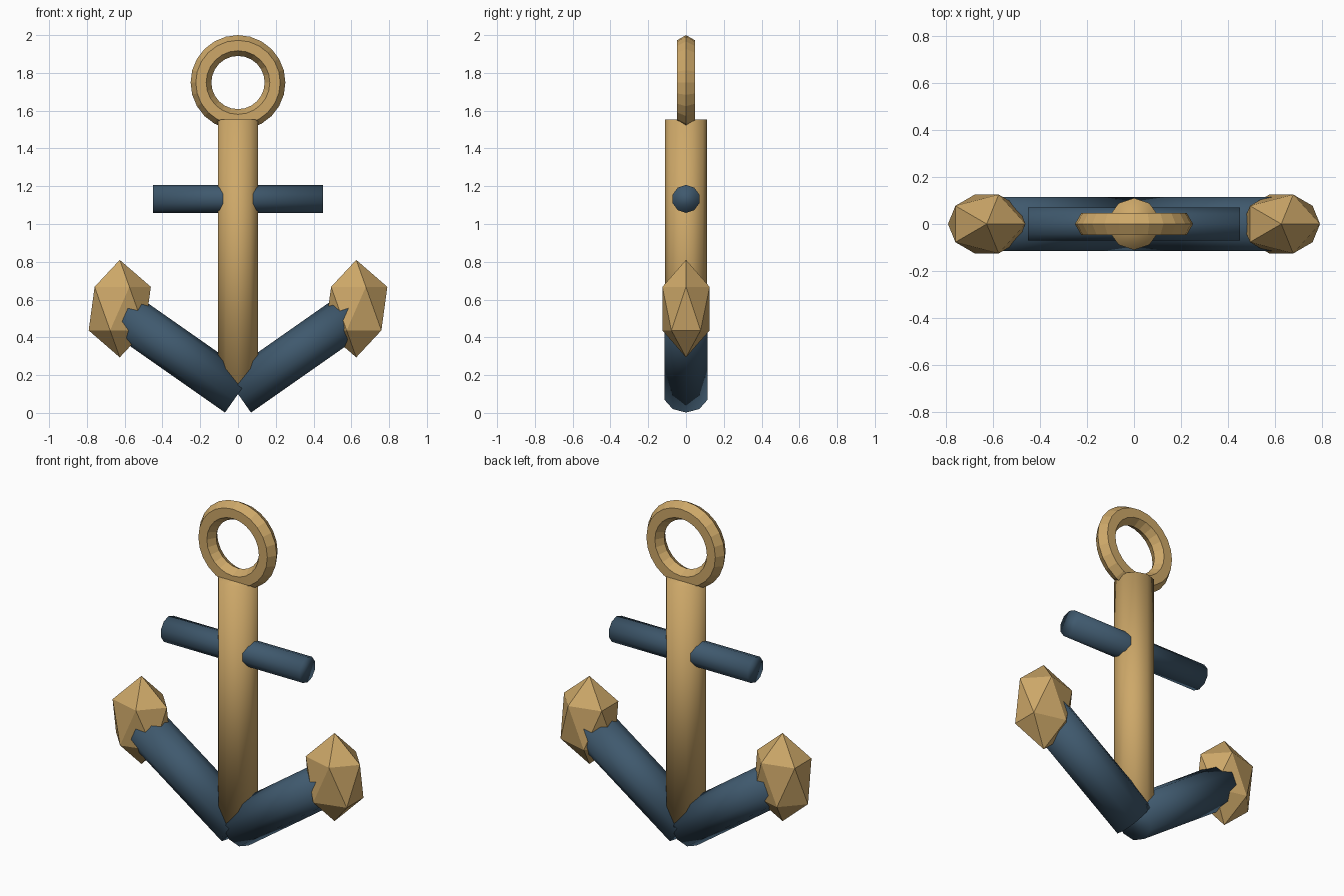
import bpy
from math import radians, cos, sin, pi
from mathutils import Matrix

if "Cube" in bpy.data.objects:
    bpy.data.objects.remove(bpy.data.objects["Cube"])


def material(name, rgb):
    m = bpy.data.materials.new(name)
    m.diffuse_color = (*rgb, 1)
    m.use_nodes = True
    m.node_tree.nodes["Principled BSDF"].inputs["Base Color"].default_value = m.diffuse_color
    return m


brass = material("brass", (0.61, 0.39, 0.14))
steel = material("blue_steel", (0.05, 0.10, 0.155))


def finish(name, mat, smooth=False):
    ob = bpy.context.object
    ob.name = name
    ob.data.materials.append(mat)
    if smooth:
        bpy.ops.object.shade_smooth()
    return ob


def rod(name, mat, radius, length, center, tilt=0.0, roll=0.0):
    """Ten-sided rod along z, rolled about its axis, then tilted about y."""
    rot = Matrix.Rotation(tilt, 3, 'Y') @ Matrix.Rotation(roll, 3, 'Z')
    bpy.ops.mesh.primitive_cylinder_add(vertices=10, radius=radius, depth=length,
                                        location=center, rotation=rot.to_euler())
    return finish(name, mat, True)


# Upright shank and horizontal stock
rod("shank", brass, 0.11, 1.45, (0, 0, 0.827))
rod("stock", steel, 0.074, 0.9, (0, 0, 1.133), pi / 2, pi / 2)

# Six-sided ring on top, standing in the xz plane
bpy.ops.mesh.primitive_torus_add(major_radius=0.196, minor_radius=0.055,
                                 major_segments=24, minor_segments=6,
                                 location=(0, 0, 1.749), rotation=(pi / 2, 0, 0))
finish("ring", brass)

# Two arms rising from the crown, each with a faceted fluke
ARM, ELEVATION = 0.765, radians(35)
for label, s in (("left", -1), ("right", 1)):
    half = ARM / 2
    rod(label + "_arm", steel, 0.12, ARM,
        (s * half * cos(ELEVATION), 0, 0.1 + half * sin(ELEVATION)),
        s * (pi / 2 - ELEVATION), pi / 2)
    bpy.ops.mesh.primitive_ico_sphere_add(subdivisions=1, radius=1,
                                          location=(s * 0.626, 0, 0.552),
                                          scale=(0.184, 0.147, 0.258))
    finish(label + "_fluke", brass)
